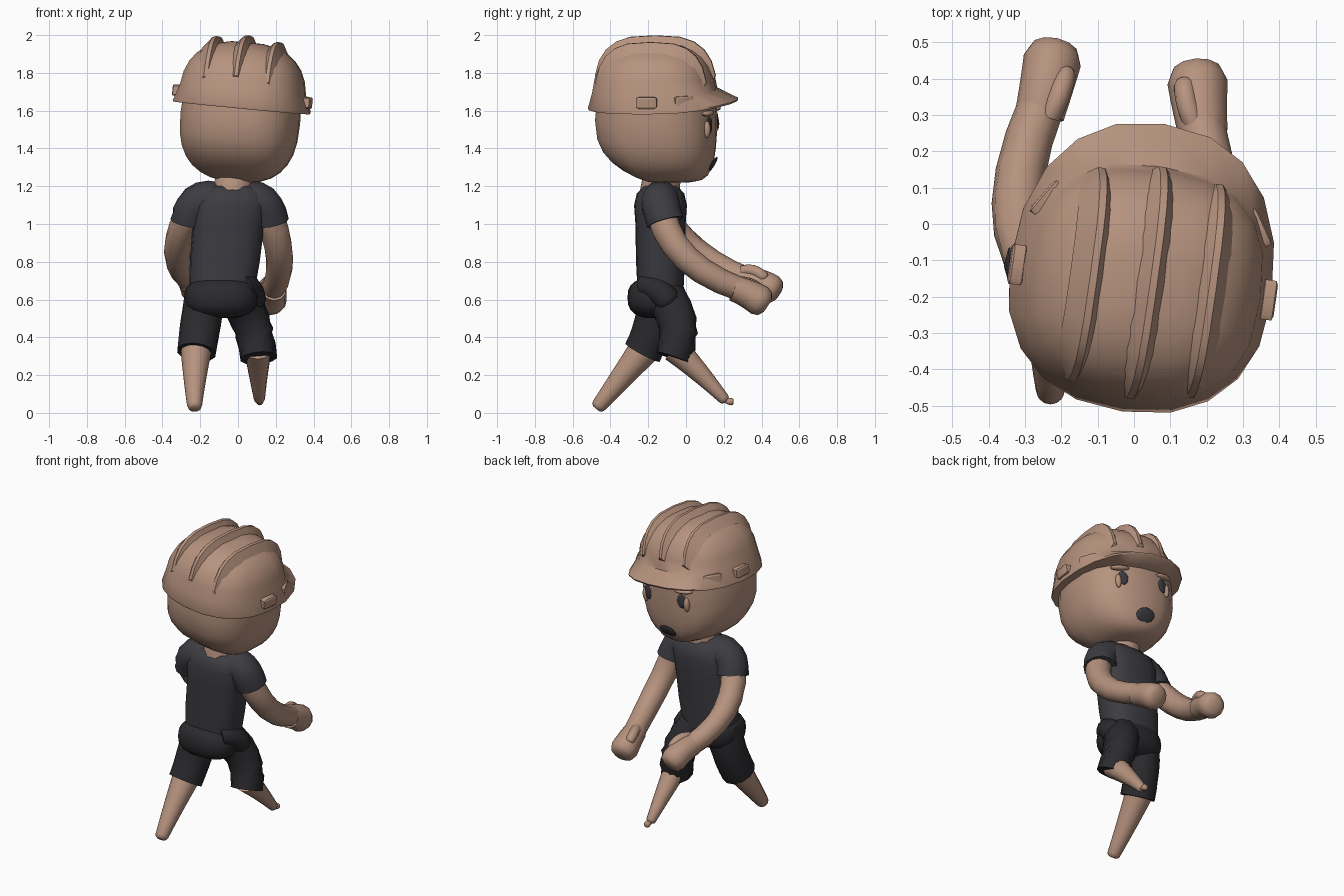
import bpy, bmesh
from math import sin, cos, pi, radians, copysign
from mathutils import Vector, Matrix

if "Cube" in bpy.data.objects:
    bpy.data.objects.remove(bpy.data.objects["Cube"], do_unlink=True)

SQUARENESS = 2.6


def material(name, red, green, blue):
    mat = bpy.data.materials.new(name)
    mat.use_nodes = True
    colour = (red, green, blue, 1)
    mat.diffuse_color = colour
    mat.node_tree.nodes["Principled BSDF"].inputs["Base Color"].default_value = colour
    return mat


SKIN = material("tan", .47, .29, .21)
SHIRT = material("charcoal", .045, .045, .054)
SHORTS = material("dark_charcoal", .024, .023, .027)


def move(x, y, z):
    return Matrix.Translation((x, y, z))


def turn(degrees, axis):
    return Matrix.Rotation(radians(degrees), 4, axis)


# Frame of the tilted and turned head
HEAD = move(.02, -.16, 1.64) @ turn(-8, 'Z') @ turn(5.5, 'Y')


def finish(name, bm, mat, frame=Matrix(), angle=50):
    bmesh.ops.recalc_face_normals(bm, faces=bm.faces)
    bmesh.ops.transform(bm, matrix=frame, verts=bm.verts)
    mesh = bpy.data.meshes.new(name)
    bm.to_mesh(mesh)
    bm.free()
    mesh.materials.append(mat)
    part = bpy.data.objects.new(name, mesh)
    bpy.context.collection.objects.link(part)
    bpy.ops.object.select_all(action='DESELECT')
    part.select_set(True)
    bpy.context.view_layer.objects.active = part
    bpy.ops.object.shade_smooth_by_angle(angle=radians(angle))


def loft(name, rings, mat, frame=Matrix(), angle=50):
    """Bridge equal rings of points and cap both ends."""
    bm = bmesh.new()
    loops = [[bm.verts.new(point) for point in ring] for ring in rings]
    count = len(loops[0])
    for lower, upper in zip(loops, loops[1:]):
        for i in range(count):
            j = (i + 1) % count
            bm.faces.new((lower[i], lower[j], upper[j], upper[i]))
    bm.faces.new(loops[0])
    bm.faces.new(loops[-1])
    finish(name, bm, mat, frame, angle)


def soft(value, square=SQUARENESS):
    """Sine or cosine remapped from a circle to a rounded square."""
    return copysign(abs(value) ** (2 / square), value)


def oval(z, side, front, back, lift=0, square=SQUARENESS, count=20):
    ring = []
    for i in range(count):
        s, c = sin(2 * pi * i / count), cos(2 * pi * i / count)
        depth = front if c > 0 else back
        ring.append((side * soft(s, square), depth * soft(c, square), z + lift * max(0, c) ** 2))
    return ring


def rounded(z, height, side, front, back, latitudes, front_power=1, back_power=1):
    """Rings of a rounded box between the given latitudes."""
    rings = []
    for degrees in latitudes:
        f = soft(cos(radians(degrees)))
        rings.append(oval(z + height * soft(sin(radians(degrees))), side * f,
                          front * f ** front_power, back * f ** back_power))
    return rings


def tube(name, start, bend, end, first, last, mat, tip=False, count=12, steps=6):
    """Sweep a tapering circle along a bent path; tip rounds off the end."""
    a, b, c = Vector(start), Vector(bend), Vector(end)
    rings = []

    def add(centre, direction, radius):
        q = direction.to_track_quat('Z', 'X')
        rings.append([centre + radius * (q @ Vector((cos(2 * pi * k / count), sin(2 * pi * k / count), 0)))
                      for k in range(count)])

    for i in range(steps + 1):
        t = i / steps
        p, q = a.lerp(b, t), b.lerp(c, t)
        add(p.lerp(q, t), q - p, first + (last - first) * t)
    if tip:
        out = (c - b).normalized()
        add(c + out * last * .4, out, last * .85)
        add(c + out * last * .6, out, last * .5)
    loft(name, rings, mat)


def face_part(name, degrees, z, size, mat, depth=1, tilt=0):
    """Flattened ball set on the front of the head."""
    bm = bmesh.new()
    bmesh.ops.create_uvsphere(bm, u_segments=12, v_segments=8, radius=1)
    a = radians(degrees)
    place = move(.315 * soft(sin(a)), .32 * depth * soft(cos(a)), z)
    finish(name, bm, mat, HEAD @ place @ turn(-degrees * .7, 'Z') @ turn(tilt, 'X')
           @ Matrix.Diagonal((*size, 1)))


# Head
loft("head", rounded(-.08, .34, .315, .32, .32, range(-84, 24, 12), .3, 2), SKIN, HEAD)

# Helmet shell with its flared brim
brim = [oval(-.025, .3, .3, .3), oval(-.025, .365, .435, .355, .035, 2.3),
        oval(-.015, .365, .44, .36, .035, 2.3)]
loft("helmet", brim + rounded(0, .325, .335, .325, .335, range(8, 84, 12)), SKIN, HEAD)

# Ribs over the helmet
for name, side in (("left_rib", 1), ("middle_rib", 0), ("right_rib", -1)):
    rings = []
    x = .165 * side
    for degrees in range(-75, 90, 15):
        y = .33 * soft(sin(radians(degrees)), 3) * (1 - .08 * abs(side))
        z = .36 * soft(cos(radians(degrees)), 3) - .02 * abs(side)
        rings.append([(x - .06, y * .88, z - .06), (x - .01, y, z),
                      (x + .01, y, z), (x + .045, y * .88, z - .06)])
    loft(name, rings, SKIN, HEAD, 40)

# Clips on the brim
for spot, degrees in (("left", 0), ("left_front", 33), ("right_front", 147), ("right", 180)):
    bm = bmesh.new()
    bmesh.ops.create_cube(bm, size=1)
    bmesh.ops.bevel(bm, geom=bm.edges[:], offset=.12, segments=1, affect='EDGES')
    finish(spot + "_clip", bm, SKIN, HEAD @ turn(degrees, 'Z') @ move(.35, 0, .035)
           @ Matrix.Diagonal((.04, .11, .06, 1)), 30)

# Face
for name, side in (("left", 1), ("right", -1)):
    face_part(name + "_eye", 20 * side, -.105, (.032, .009, .045), SHIRT)
    face_part(name + "_eyelid", 26 * side, -.125, (.018, .02, .045), SKIN)
    face_part(name + "_brow", 23 * side, -.04, (.06, .025, .015), SKIN)
face_part("mouth", 0, -.325, (.065, .01, .045), SHIRT, .94, -30)

# Neck and shirt
tube("neck", (-.03, -.14, 1.1), (-.03, -.14, 1.2), (-.01, -.12, 1.27), .115, .1, SKIN)
torso = []
for z, width in ((.6, .17), (.8, .185), (1, .19), (1.1, .2), (1.16, .18), (1.2, .13)):
    lean = Vector(((z - .6) / 10 - .09, -.135, 0))
    torso.append([lean + Vector(p) for p in oval(z, width, width * .7, width * .7)])
loft("shirt_body", torso, SHIRT)
for name, side in (("left", 1), ("right", -1)):
    middle = -.045
    tube(name + "_sleeve", (middle + side * .08, -.13, 1.12), (middle + side * .19, -.15, 1.15),
         (middle + side * .215, -.11, 1.01), .105, .1, SHIRT)

# Arms ending in closed hands
tube("left_arm", (.16, -.13, 1.06), (.27, -.08, .78), (.18, .3, .65), .08, .064, SKIN)
tube("left_hand", (.19, .25, .66), (.18, .32, .64), (.175, .39, .595), .068, .083, SKIN, True)
tube("left_thumb", (.17, .27, .69), (.14, .33, .7), (.14, .38, .66), .03, .03, SKIN, True)
tube("right_arm", (-.25, -.13, 1.06), (-.39, .01, .82), (-.25, .34, .7), .08, .064, SKIN)
tube("right_hand", (-.26, .3, .71), (-.24, .38, .7), (-.225, .45, .655), .068, .08, SKIN, True)
tube("right_thumb", (-.23, .3, .75), (-.2, .36, .77), (-.19, .41, .72), .03, .03, SKIN, True)

# Shorts
loft("shorts_waist", rounded(.61, .11, .195, .155, .155, range(-75, 90, 15)), SHORTS, move(-.09, -.155, 0))
tube("left_shorts_leg", (-.02, -.14, .64), (.09, .01, .5), (.11, -.065, .29), .11, .1, SHORTS)
tube("right_shorts_leg", (-.17, -.14, .64), (-.2, -.15, .47), (-.22, -.23, .32), .11, .105, SHORTS)
tube("hip_fold", (.03, -.22, .67), (.07, -.17, .68), (.08, -.1, .6), .06, .07, SHORTS, True)

# Tapered lower legs and feet
tube("left_leg", (.105, -.06, .34), (.105, .07, .22), (.113, .2, .075), .075, .03, SKIN, True)
tube("left_foot", (.11, .2, .07), (.115, .22, .06), (.115, .24, .06), .012, .02, SKIN, True)
tube("right_leg", (-.22, -.21, .35), (-.23, -.33, .2), (-.23, -.46, .04), .085, .04, SKIN, True)
